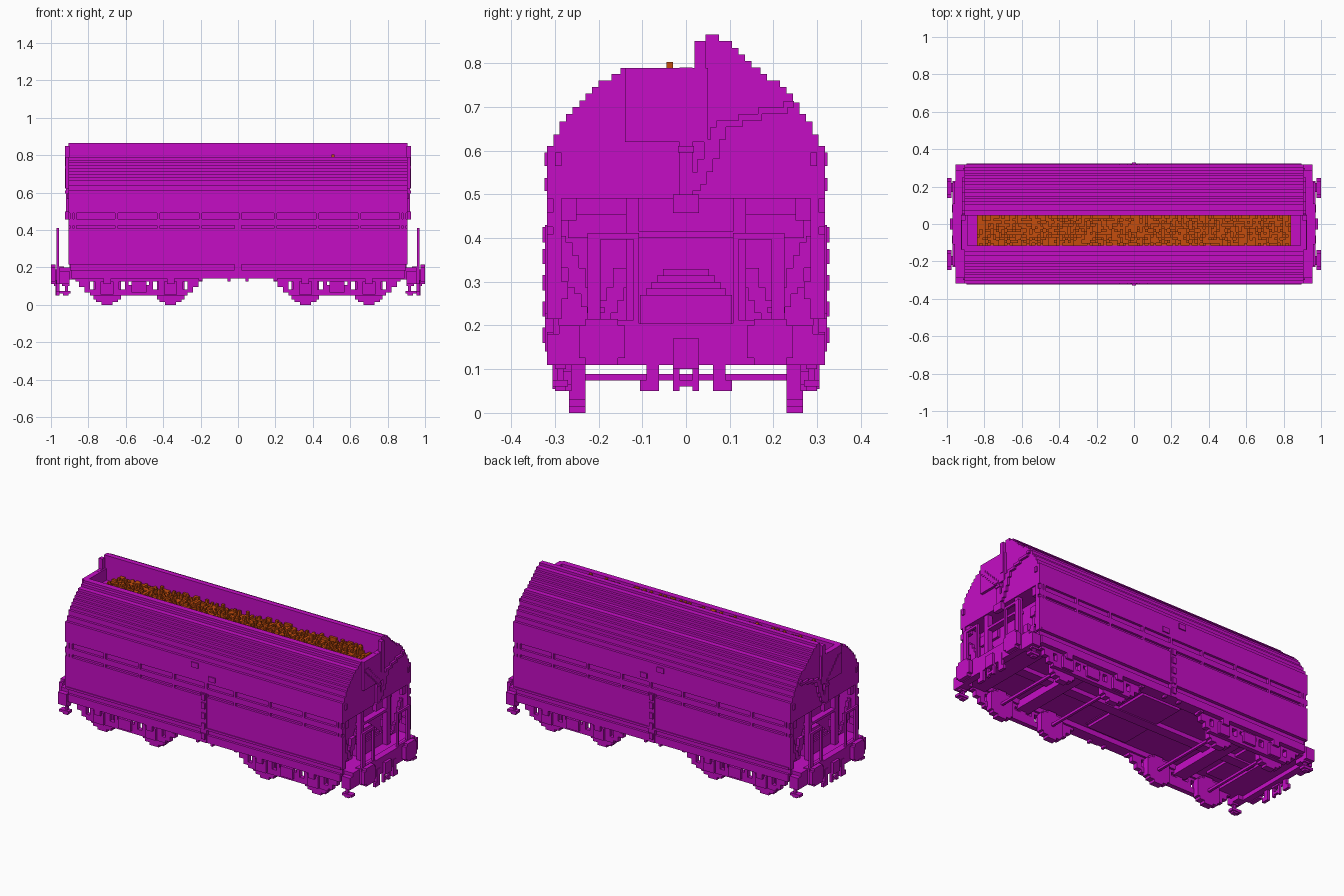
import bpy, bmesh, random

cube = bpy.data.objects.get("Cube")
if cube:
    bpy.data.objects.remove(cube, do_unlink=True)

V = 1 / 68  # size of one block
random.seed(4)


def material(name, rgb):
    m = bpy.data.materials.new(name)
    m.use_nodes = True
    col = (*rgb, 1)
    m.diffuse_color = col
    m.node_tree.nodes["Principled BSDF"].inputs["Base Color"].default_value = col
    return m


MAGENTA = material("magenta", (0.56, 0.004, 0.56))
ORANGE = material("rust_orange", (0.56, 0.075, 0.004))


def finish(name, bm, mat):
    bmesh.ops.recalc_face_normals(bm, faces=bm.faces)
    me = bpy.data.meshes.new(name)
    bm.to_mesh(me)
    bm.free()
    me.materials.append(mat)
    ob = bpy.data.objects.new(name, me)
    bpy.context.collection.objects.link(ob)
    return ob


def blocks(name, boxes, mat=MAGENTA):
    """One object from boxes given as (x0, x1, y0, y1, z0, z1)."""
    bm = bmesh.new()
    for b in boxes:
        vs = bmesh.ops.create_cube(bm, size=1)["verts"]
        for v in vs:
            for i in range(3):
                lo, hi = sorted(b[2 * i:2 * i + 2])
                v.co[i] = (lo + hi) / 2 + v.co[i] * (hi - lo)
    return finish(name, bm, mat)


def mirrored(boxes, axes):
    """Repeat boxes mirrored over x and/or y."""
    out = list(boxes)
    if "x" in axes:
        out += [(-b[1], -b[0], *b[2:]) for b in out]
    if "y" in axes:
        out += [(*b[:2], -b[3], -b[2], *b[4:]) for b in out]
    return out


def prism(name, profile, x0, x1):
    """Extrude a y-z profile along x."""
    bm = bmesh.new()
    f = bm.faces.new([bm.verts.new((x0, y, z)) for y, z in profile])
    r = bmesh.ops.extrude_face_region(bm, geom=[f])
    for g in r["geom"]:
        if isinstance(g, bmesh.types.BMVert):
            g.co.x = x1
    return finish(name, bm, MAGENTA)


def stairs(x0, x1, p, q, w):
    """Stepped diagonal bar in the end plane from p to q (y, z)."""
    n = max(2, round(max(abs(q[0] - p[0]), abs(q[1] - p[1])) / V))
    out = []
    for i in range(n + 1):
        y, z = (round((a + (b - a) * i / n) / V) * V for a, b in zip(p, q))
        out.append((x0, x1, y - w, y + w, z - V / 2, z + V / 2))
    return out


# Upper hopper: stepped roof with the open loading trough
front = [(-.318, .61), (-.303, .637), (-.289, .666), (-.274, .684), (-.26, .70),
         (-.244, .715), (-.23, .73), (-.215, .745), (-.2, .76), (-.17, .775), (-.15, .789)]
back = [(.045, .865), (.075, .85), (.105, .835), (.12, .82), (.135, .805), (.15, .79),
        (.17, .775), (.185, .76), (.215, .745), (.23, .73), (.245, .71), (.26, .684),
        (.274, .666), (.289, .637), (.303, .61)]
outline = [(-.318, .49)]
for i, (y, z) in enumerate(front):
    if i:
        outline.append((y, front[i - 1][1]))
    outline.append((y, z))
outline += [(-.115, .789), (-.115, .72), (.045, .72)]
for i, (y, z) in enumerate(back):
    outline.append((y, z))
    outline.append((back[i + 1][0] if i + 1 < len(back) else .318, z))
outline.append((.318, .49))
prism("upper_hopper", outline, -.907, .907)
blocks("trough_ends", mirrored([(.89, .922, -.14, .05, .62, .789)], "x"))

# Load: heaped blocks of uneven height
load = [(-.84, .84, -.115, .045, .70, .74)]
nx, ny = 114, 11
for i in range(nx):
    for j in range(ny):
        edge = min(i, nx - 1 - i) < 3
        h = random.choice((0, 0, 1) if edge else (1, 1, 2, 2, 3))
        if h:
            x, y = -.84 + i * 1.68 / nx, -.115 + j * .16 / ny
            load.append((x, x + 1.68 / nx, y, y + .16 / ny, .735, .74 + h * V))
load.append((.5, .515, -.045, -.03, .74, .803))
blocks("load", load, ORANGE)

# Lower hopper core and outer side plates with grooves between them
blocks("lower_hopper", [(-.80, .80, -.30, .30, .17, .49)])
side = [(-.907, .907, .285, .304, .215, .49),
        (-.907, .907, .30, .318, .425, .458),
        (-.907, .907, .30, .318, .215, .408)]
for x in (-.89, -.87, -.65, -.425, -.2, .012, .2, .425, .65, .87, .89):
    side.append((x - V / 2, x + V / 2, .30, .318, .40, .49))
blocks("side_plates", mirrored(side, "y"))

# Side fittings: centre latch column and small plates
latch = [(-.02, .02, .30, .322, .14, .43)]
latch += [(-.012, .012, .315, .328, z, z + .035) for z in (.16, .22, .28, .34, .39)]
latch += [(-.08, -.035, .31, .324, .565, .595), (.03, .075, .31, .324, .508, .537)]
blocks("side_latches", mirrored(latch, "y"))
blocks("side_ledges", mirrored([(-.895, .895, .31, .323, .215, .228),
                                (-.895, .895, .29, .304, .18, .22)], "y"))

# Underframe: side sills, floor and central chute
blocks("sills", mirrored([(-.89, .89, .275, .318, .14, .185),
                          (-.86, .86, .25, .28, .14, .20)], "y"))
chute = [(-.80 + i * .06, -.78 + (i + 1) * .06, -.2, .2, .155, .18) for i in range(2)]
chute += [(-.14 + i * V, .14 - i * V, -.22, .22, .165 - i * V, .20) for i in range(2)]
blocks("floor_chute", chute + [(-.90, .90, -.03, .03, .145, .18)])
blocks("sill_brackets", mirrored([(.04, .055, .29, .315, .125, .15),
                                  (.19, .21, .27, .31, .13, .15)], "xy"))

# Bogies: frames with openings, axle boxes, stepped wheels and axles
frame, wheels, axles = [], [], []
for c in (-.53, .53):
    frame += [(c - .26, c + .26, .262, .29, .05, .083),
              (c - .34, c + .34, .262, .29, .125, .145),
              (c - .075, c + .075, .262, .29, .05, .105),
              (c - .04, c + .04, .28, .305, .065, .125),
              (c - .02, c + .02, .262, .29, .05, .14)]
    for s in (-1, 1):
        a = c + s * .17
        frame += [(a - .065, a + .065, .262, .29, .06, .14),
                  (a - .035, a + .035, .285, .305, .055, .125),
                  (a - .02, a + .02, .285, .318, .11, .145),
                  (c + s * .26, c + s * .29, .262, .29, .065, .14),
                  (c + s * .29, c + s * .32, .262, .29, .095, .14),
                  (c + s * .055, c + s * .075, .262, .29, .08, .14)]
        for i in range(11):
            z = i * V
            h = max(.03, (.0065 - (z + V / 2 - .081) ** 2) ** .5)
            h = round(h / V) * V
            wheels.append((a - h, a + h, .23, .268, z, z + V))
        axles.append((a - V / 2, a + V / 2, -.24, .24, .074, .074 + V))
    axles.append((c - .04, c + .04, -.27, .27, .115, .16))
blocks("bogie_frames", mirrored(frame, "y"))
blocks("wheels", mirrored(wheels, "y"))
blocks("axles", axles)

# End platforms, headstocks, buffers
blocks("end_platforms", mirrored([(.79, .955, -.29, .29, .135, .20),
                                  (.93, .97, -.23, .23, .11, .205),
                                  (.90, .955, -.318, -.23, .11, .18),
                                  (.90, .955, .23, .318, .11, .18)], "x"))
blocks("buffers", mirrored([(.965, .985, .17, .22, .13, .19),
                            (.975, 1.0, .14, .245, .125, .20),
                            (.975, 1.0, .155, .23, .11, .215)], "xy"))

# Corner steps under the ends
blocks("corner_steps", mirrored([(.91, .925, .28, .295, .06, .14),
                                 (.895, .955, .27, .305, .06, .075),
                                 (.905, .935, .275, .30, .05, .06),
                                 (.90, .94, .275, .30, .10, .115)], "xy"))

# Couplers and hoses
blocks("couplers", mirrored([(.955, .985, -.03, .03, .10, .17),
                             (.96, .975, -.03, -.015, .05, .11),
                             (.96, .975, .015, .03, .05, .11),
                             (.96, .975, -.03, .03, .06, .075)], "x"))
blocks("hoses", mirrored([(.955, .972, .062, .09, .05, .15),
                          (.955, .972, .062, .105, .05, .075)], "xy"))

# End porch: uprights, inner panel and stepped chute
porch = [(.87, .90, .107, .137, .20, .49), (.80, .815, .13, .27, .40, .455),
         (.88, .90, .25, .30, .44, .49), (.88, .905, .27, .318, .26, .30)]
porch += stairs(.86, .88, (.29, .40), (.21, .23), .02)
porch += stairs(.84, .86, (.19, .22), (.14, .32), .02)
blocks("porch_frames", mirrored(porch, "xy"))
heap = [(.79, .87 - i * .008, -.105 + i * .013, .105 - i * .013, .20, .27 + i * V)
        for i in range(5)]
blocks("porch_chutes", mirrored(heap + [(.86, .90, -.137, .137, .40, .415)], "x"))

# Handrails on the platform edge
blocks("handrails", mirrored([(.957, .97, .195, .225, .20, .41),
                              (.957, .97, .107, .12, .20, .40),
                              (.957, .97, .107, .225, .397, .411),
                              (.957, .97, .107, .225, .20, .213)], "xy"))

# Raised levers on the upper end walls
lever = [(.90, .925, -.03, .03, .457, .50), (.90, .92, -.015, .015, .49, .79),
         (.90, .925, .02, .045, .67, .85), (.90, .915, .285, .30, .565, .595),
         (.90, .915, -.30, -.285, .565, .595)]
lever += stairs(.90, .925, (-.125, .735), (0, .61), .018)
lever += stairs(.90, .92, (.02, .52), (.085, .66), .018)
lever += stairs(.90, .92, (.085, .66), (.235, .70), .012)
blocks("end_levers", mirrored(lever, "x"))
